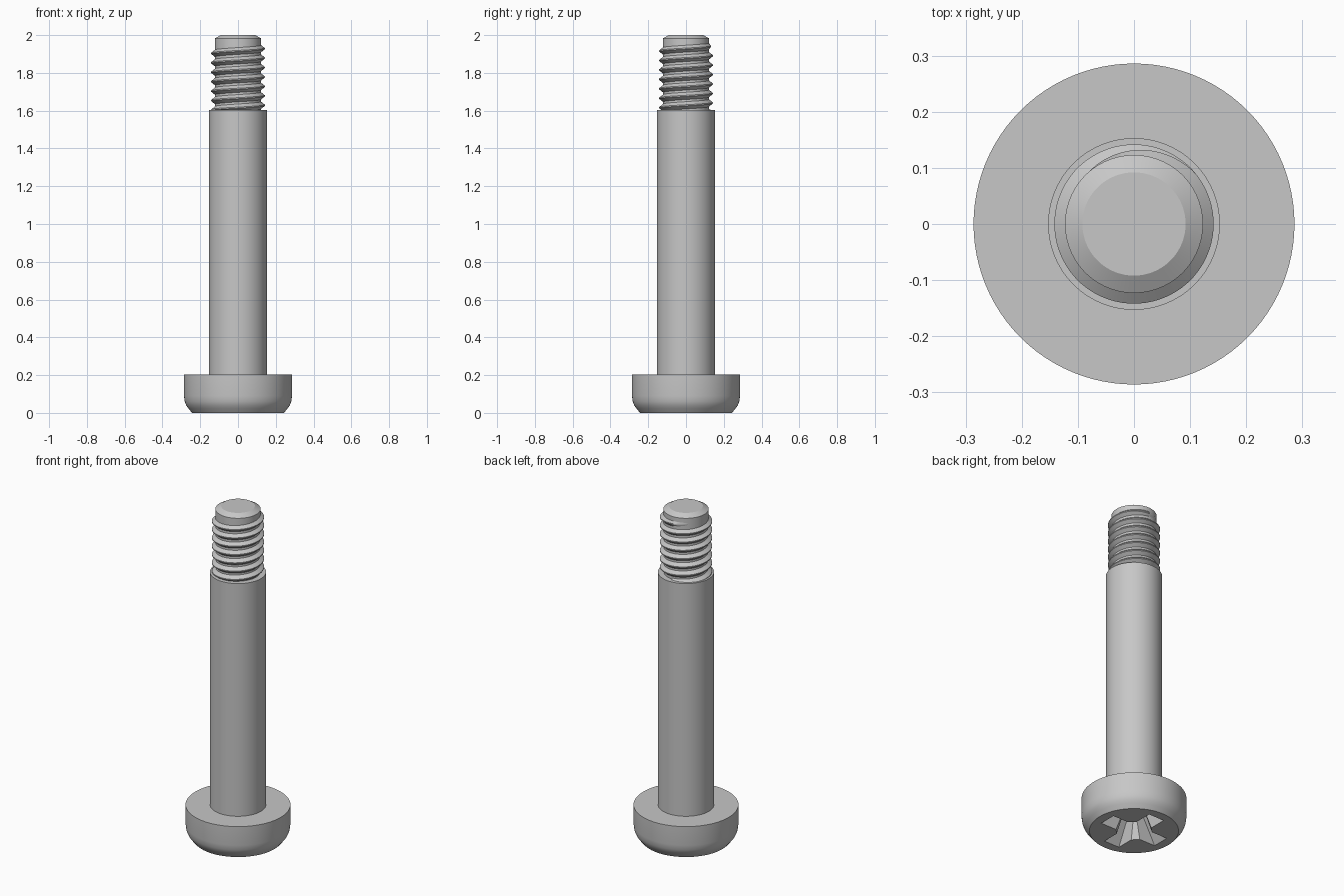
import bpy, bmesh
from math import cos, sin, pi, radians

cube = bpy.data.objects.get("Cube")
if cube:
    bpy.data.objects.remove(cube, do_unlink=True)

steel = bpy.data.materials.new("grey steel")
steel.use_nodes = True
GREY = (0.57, 0.57, 0.57, 1)
steel.diffuse_color = GREY
steel.node_tree.nodes["Principled BSDF"].inputs["Base Color"].default_value = GREY


def loft(name, rings):
    """Skin a list of equal-length point rings into a closed, capped solid."""
    bm = bmesh.new()
    loops = [[bm.verts.new(p) for p in ring] for ring in rings]
    n = len(loops[0])
    for a, b in zip(loops, loops[1:]):
        for i in range(n):
            j = (i + 1) % n
            bm.faces.new((a[i], a[j], b[j], b[i]))
    bm.faces.new(loops[0])
    bm.faces.new(loops[-1])
    bmesh.ops.recalc_face_normals(bm, faces=bm.faces)
    mesh = bpy.data.meshes.new(name)
    bm.to_mesh(mesh)
    bm.free()
    mesh.materials.append(steel)
    obj = bpy.data.objects.new(name, mesh)
    bpy.context.collection.objects.link(obj)
    return obj


def turn(name, profile, sides=96):
    """Lathe a (radius, height) profile about the z axis."""
    return loft(name, [[(r * cos(2 * pi * i / sides), r * sin(2 * pi * i / sides), z)
                        for i in range(sides)] for r, z in profile])


def activate(obj):
    bpy.ops.object.select_all(action='DESELECT')
    obj.select_set(True)
    bpy.context.view_layer.objects.active = obj


def cross_ring(z, length, half, fillet):
    """Cross outline with chamfered inner corners."""
    quarter = [(length, -half), (length, half), (fillet, half), (half, fillet)]
    ring = []
    for k in range(4):
        c, s = round(cos(k * pi / 2)), round(sin(k * pi / 2))
        ring += [(x * c - y * s, x * s + y * c, z) for x, y in quarter]
    return ring


# Turned parts
head = turn("head", [(0.243, 0), (0.262, 0.023), (0.274, 0.04), (0.282, 0.06),
                     (0.286, 0.09), (0.286, 0.203)])
shank = turn("shank", [(0.153, 0.195), (0.153, 1.603)])
core = turn("thread_core", [(0.121, 1.595), (0.123, 1.95), (0.123, 1.982), (0.092, 2.0)])

# Tapered cross recess cut into the underside of the head
cutter = loft("recess_cutter", [cross_ring(-0.01, 0.197, 0.053, 0.088),
                                cross_ring(0.14, 0.09, 0.032, 0.04)])
cutter.hide_render = True
activate(head)
cut = head.modifiers.new("recess", 'BOOLEAN')
cut.operation = 'DIFFERENCE'
cut.solver = 'EXACT'
cut.object = cutter
bpy.ops.object.modifier_apply(modifier=cut.name)
bpy.data.objects.remove(cutter, do_unlink=True)

# Right-hand helical ridge that fades into the core near the tip
PITCH, STEPS, ROOT, CREST = 0.05, 64, 0.118, 0.142
Z_START, Z_END, END_ANGLE = 1.59, 1.95, radians(155)
count = int((Z_END - Z_START) / PITCH * STEPS)
rings = []
for s in range(count + 1):
    left = (count - s) / STEPS
    fade = min(1, left / 0.32)
    angle = END_ANGLE - 2 * pi * left
    z = Z_END - PITCH * left
    crest = ROOT + (CREST - ROOT) * fade
    section = [(ROOT, -0.022), (crest, -0.003), (crest, 0.003), (ROOT, 0.022)]
    rings.append([(r * cos(angle), r * sin(angle), z + dz) for r, dz in section])
ridge = loft("thread_ridge", rings)

for obj in (head, shank, core, ridge):
    activate(obj)
    bpy.ops.object.shade_smooth_by_angle(angle=radians(28))
